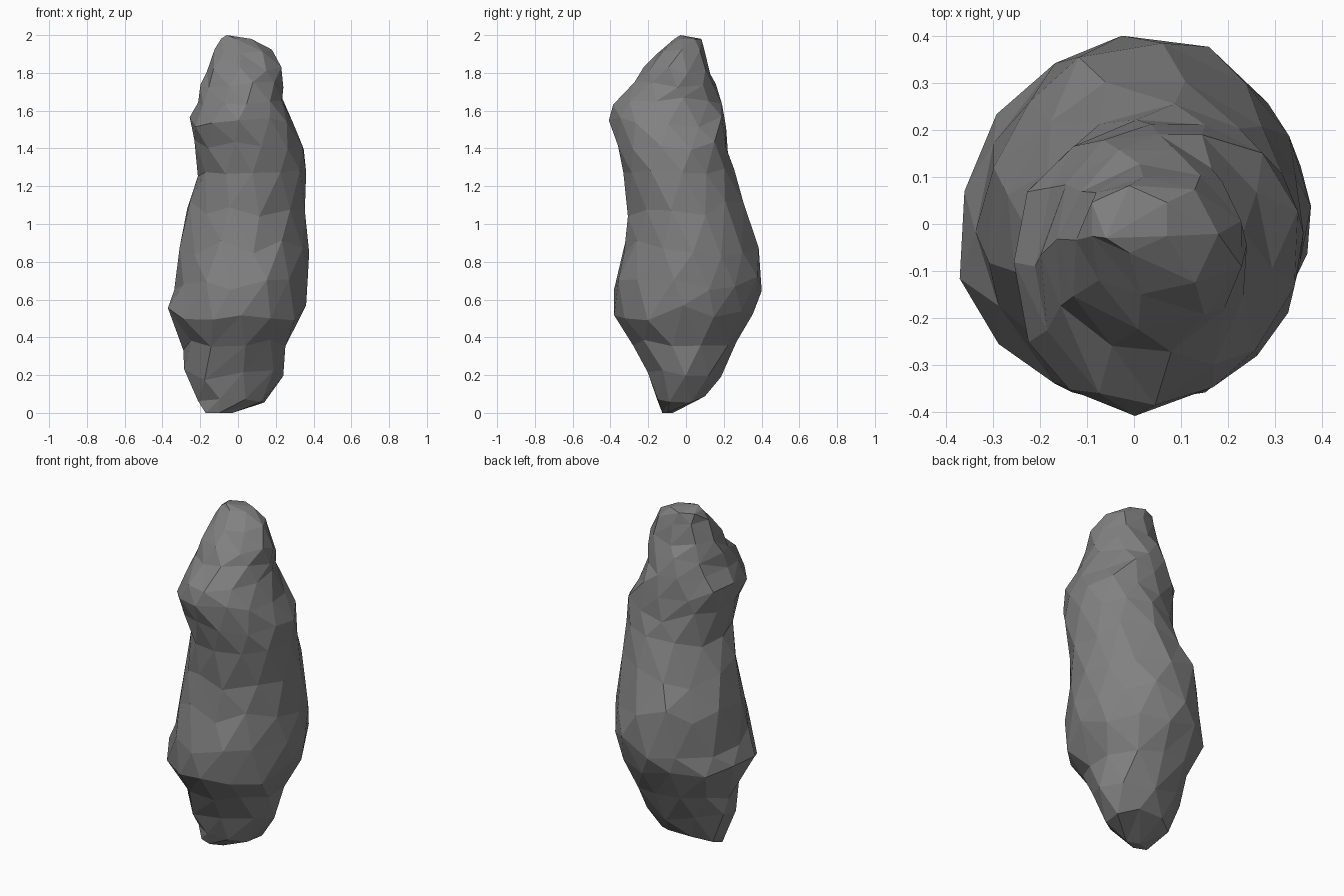
import bpy, bmesh, math, random

if "Cube" in bpy.data.objects:
    bpy.data.objects.remove(bpy.data.objects["Cube"])

random.seed(7)

# Cross-sections: height, sides, left x, right x, front y, back y
RINGS = [
    (0.00, 4, -0.17, -0.03, -0.125, -0.07),
    (0.07, 8, -0.22, 0.145, -0.16, 0.11),
    (0.21, 9, -0.29, 0.235, -0.20, 0.18),
    (0.36, 11, -0.285, 0.255, -0.285, 0.27),
    (0.53, 13, -0.37, 0.345, -0.38, 0.36),
    (0.68, 13, -0.33, 0.36, -0.38, 0.395),
    (0.88, 13, -0.31, 0.365, -0.325, 0.37),
    (1.08, 12, -0.265, 0.35, -0.31, 0.31),
    (1.27, 12, -0.21, 0.355, -0.325, 0.25),
    (1.41, 12, -0.225, 0.35, -0.36, 0.225),
    (1.54, 12, -0.255, 0.295, -0.395, 0.21),
    (1.65, 11, -0.21, 0.235, -0.375, 0.195),
    (1.73, 10, -0.19, 0.23, -0.27, 0.165),
    (1.82, 9, -0.165, 0.235, -0.22, 0.125),
    (1.91, 8, -0.12, 0.18, -0.15, 0.10),
    (1.98, 6, -0.10, 0.08, -0.06, 0.08),
]
TIP = (-0.06, -0.03, 2.0)
TAU = 2 * math.pi


def make_ring(bm, index, row):
    """One irregular ring that follows the measured outline."""
    z, n, x0, x1, y0, y1 = row
    j = 0 if index in (0, len(RINGS) - 1) else 1
    gap = min(abs(RINGS[k][0] - z) for k in (index - 1, (index + 1) % len(RINGS)))
    cx, cy = (x0 + x1) / 2, (y0 + y1) / 2
    rx, ry = (x1 - x0) / 2, (y1 - y0) / 2
    ring = []
    for k in range(n):
        a = (k + 0.5 * (index % 2) + j * random.uniform(-0.14, 0.14)) * TAU / n
        s = 1.025 + j * random.uniform(-0.03, 0.025)
        dz = j * random.uniform(-0.28, 0.28) * gap
        v = bm.verts.new((cx + rx * s * math.cos(a), cy + ry * s * math.sin(a), z + dz))
        ring.append((a, v))
    return ring


def bridge(bm, low, high):
    """Join two rings of any side counts with a band of triangles."""
    n, m = len(low), len(high)
    i = j = 0

    def angle(ring, k):
        return ring[k % len(ring)][0] + TAU * (k // len(ring))

    while i < n or j < m:
        a, b = low[i % n][1], high[j % m][1]
        if j >= m or (i < n and angle(low, i + 1) <= angle(high, j + 1)):
            bm.faces.new((a, low[(i + 1) % n][1], b))
            i += 1
        else:
            bm.faces.new((a, high[(j + 1) % m][1], b))
            j += 1


# Faceted standing stone
bm = bmesh.new()
rings = [make_ring(bm, i, row) for i, row in enumerate(RINGS)]
for low, high in zip(rings, rings[1:]):
    bridge(bm, low, high)

# Flat foot and peaked top
bm.faces.new([v for a, v in reversed(rings[0])])
tip = bm.verts.new(TIP)
top = [v for a, v in rings[-1]]
for k in range(len(top)):
    bm.faces.new((top[k], top[(k + 1) % len(top)], tip))

bmesh.ops.triangulate(bm, faces=bm.faces[:])
bmesh.ops.recalc_face_normals(bm, faces=bm.faces[:])
mesh = bpy.data.meshes.new("standing_stone")
bm.to_mesh(mesh)
bm.free()
stone = bpy.data.objects.new("standing_stone", mesh)
bpy.context.collection.objects.link(stone)

# Dark grey stone
mat = bpy.data.materials.new("dark_stone")
mat.diffuse_color = (0.22, 0.22, 0.22, 1)
mat.use_nodes = True
mat.node_tree.nodes["Principled BSDF"].inputs["Base Color"].default_value = mat.diffuse_color
mesh.materials.append(mat)
